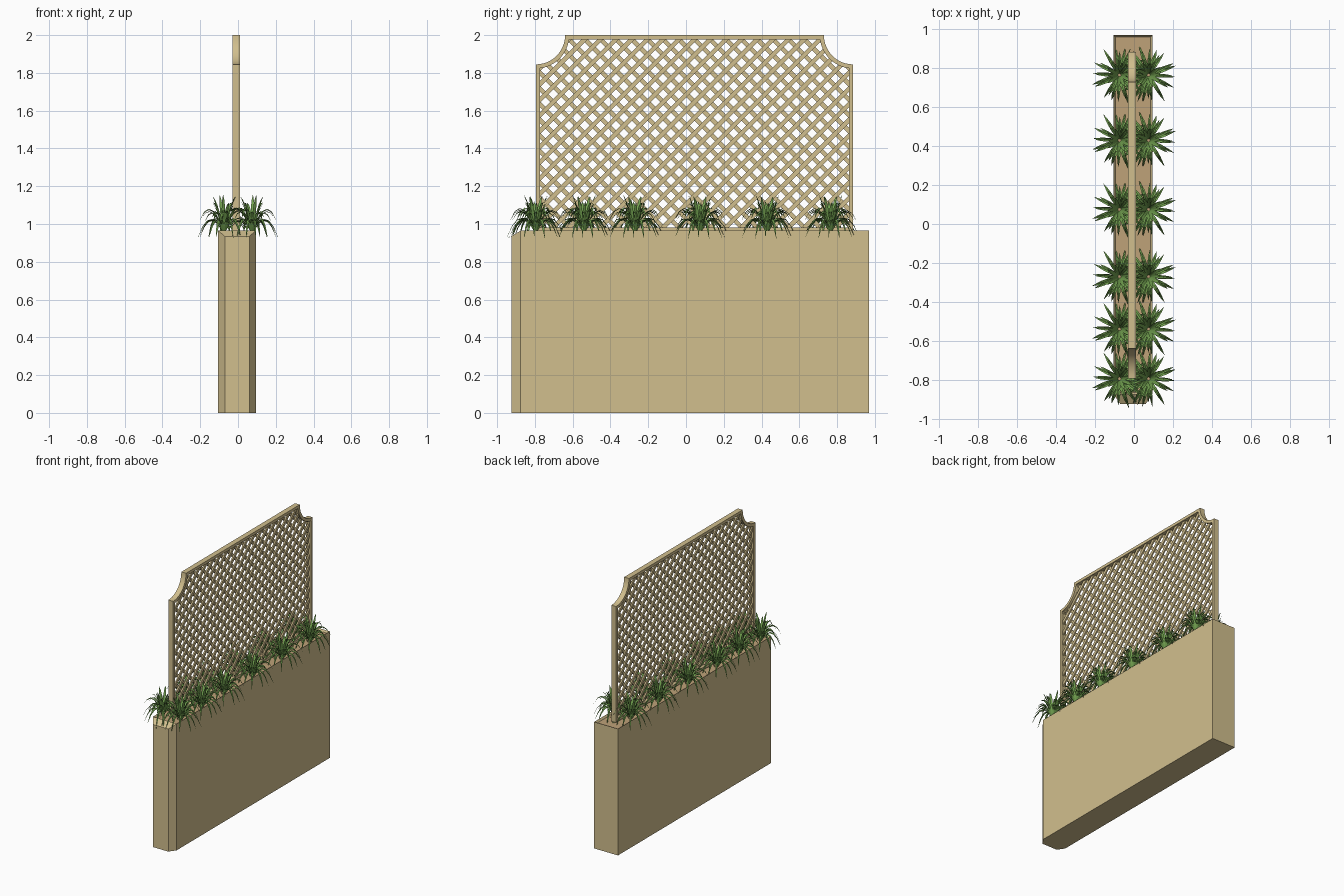
import bpy, bmesh, math, random
from mathutils import Vector

if "Cube" in bpy.data.objects:
    bpy.data.objects.remove(bpy.data.objects["Cube"])

random.seed(4)


def material(name, rgb):
    m = bpy.data.materials.new(name)
    m.diffuse_color = (*rgb, 1)
    m.use_nodes = True
    m.node_tree.nodes["Principled BSDF"].inputs["Base Color"].default_value = m.diffuse_color
    return m


WOOD = material("wood", (0.64, 0.52, 0.27))
SOIL = material("soil", (0.52, 0.36, 0.19))
LEAF = material("leaf", (0.17, 0.36, 0.08))


def add_object(name, bm, *mats, recalc=True):
    if recalc:
        bmesh.ops.recalc_face_normals(bm, faces=bm.faces[:])
    me = bpy.data.meshes.new(name)
    bm.to_mesh(me)
    bm.free()
    for m in mats:
        me.materials.append(m)
    ob = bpy.data.objects.new(name, me)
    bpy.context.collection.objects.link(ob)
    return ob


# Planter box: chamfered front end, sloped front lip, shallow soil bed
TOP = 0.965
bm = bmesh.new()
plan = [(-0.105, 0.97), (-0.105, -0.875), (-0.07, -0.925),
        (0.06, -0.925), (0.095, -0.875), (0.095, 0.97)]
heights = [TOP, TOP, 0.935, 0.935, TOP, TOP]
low = [bm.verts.new((x, y, 0)) for x, y in plan]
high = [bm.verts.new((x, y, h)) for (x, y), h in zip(plan, heights)]
for i in range(6):
    j = (i + 1) % 6
    bm.faces.new((low[i], low[j], high[j], high[i]))
bm.faces.new(low[::-1])
bm.faces.new(high[1:5])
bed = bm.faces.new((high[0], high[1], high[4], high[5]))
bmesh.ops.recalc_face_normals(bm, faces=bm.faces[:])
bmesh.ops.inset_region(bm, faces=[bed], thickness=0.014, depth=0)
for v in bed.verts:
    v.co.z -= 0.015
bed.material_index = 1
add_object("planter_box", bm, WOOD, SOIL)

# Trellis frame: ring with scooped upper corners
YM, HW, ZT, R, W, XM = 0.045, 0.84, 2.0, 0.155, 0.022, -0.01


def outline(w, seg=12):
    r = R + w
    a = math.asin(w / r)
    left = [(-HW + w, TOP - 0.005 + w)]
    for k in range(seg + 1):
        t = math.pi / 2 - a - (math.pi / 2 - 2 * a) * k / seg
        left.append((-HW + r * math.cos(t), ZT - r * math.sin(t)))
    return left + [(-y, z) for y, z in reversed(left)]


bm = bmesh.new()
loops = [[bm.verts.new((x, YM + y, z)) for y, z in outline(w)]
         for w, x in ((0, -0.03), (0, 0.01), (W, 0.01), (W, -0.03))]
n = len(loops[0])
for a in range(4):
    p, q = loops[a], loops[(a + 1) % 4]
    for i in range(n):
        j = (i + 1) % n
        bm.faces.new((p[i], p[j], q[j], q[i]))
frame = add_object("trellis_frame", bm, WOOD)
bpy.context.view_layer.objects.active = frame
frame.select_set(True)
bpy.ops.object.shade_smooth_by_angle(angle=math.radians(30))


# Lattice: two crossed layers of diagonal slats trimmed to the frame
def inside(y, z, e=0.012):
    return (abs(y) < HW - e and TOP + e < z < ZT - e
            and math.hypot(HW - abs(y), ZT - z) > R + e)


def slat(bm, p, q, x, width=0.023, thick=0.010):
    d = (q - p).normalized()
    s = Vector((0, -d.z, d.y)) * width / 2
    t = Vector((thick / 2, 0, 0))
    off = Vector((x, YM, 0))
    a, b = [[bm.verts.new(off + c + u) for u in (s + t, s - t, -s - t, -s + t)]
            for c in (p, q)]
    for i in range(4):
        j = (i + 1) % 4
        bm.faces.new((a[i], a[j], b[j], b[i]))
    bm.faces.new(a[::-1])
    bm.faces.new(b)


PITCH, STEP = 0.083, 0.003
bm = bmesh.new()
for sgn in (1, -1):
    for k in range(-25, 26):
        run = []
        for i in range(360):
            z = TOP + i * STEP
            y = k * PITCH + sgn * (z - 1.48)
            if inside(y, z):
                run.append(Vector((0, y, z)))
            if run and (not inside(y, z) or i == 359):
                if len(run) > 3:
                    slat(bm, run[0], run[-1], XM + sgn * 0.005)
                run = []
add_object("trellis_lattice", bm, WOOD)


# Grassy plants: folded arching blades in three rings
def blade(bm, ang, reach, rise, end, width):
    out = Vector((math.cos(ang), math.sin(ang), 0))
    side = Vector((-out.y, out.x, 0))
    profile = [0.5, 0.85, 1.0, 0.9, 0.6, 0.05]
    rows = []
    for k, f in enumerate(profile):
        t = k / 5
        z = 4 * rise * t * (1 - t) + end * t * t
        c = out * (0.008 + reach * t) + Vector((0, 0, z))
        w = width * f
        up = Vector((0, 0, w * 0.5))
        rows.append([bm.verts.new(v) for v in
                     (c - side * w + up, c, c + side * w + up)])
    for a, b in zip(rows, rows[1:]):
        for i in range(2):
            bm.faces.new((a[i], b[i], b[i + 1], a[i + 1]))


bm = bmesh.new()
rings = [(14, 0.15, 0.075, -0.035), (13, 0.13, 0.095, 0.07), (9, 0.06, 0.07, 0.185)]
for count, reach, rise, end in rings:
    for i in range(count):
        ang = 2 * math.pi * (i + random.uniform(-0.3, 0.3)) / count
        s = random.uniform(0.82, 1.08)
        blade(bm, ang, reach * s, rise * s, end * random.uniform(0.8, 1.05),
              random.uniform(0.008, 0.011))
first = add_object("plant", bm, LEAF, recalc=False)
mesh = first.data
bpy.data.objects.remove(first)
for y in (-0.795, -0.54, -0.27, 0.075, 0.43, 0.765):
    for side in (-1, 1):
        ob = bpy.data.objects.new("plant_left" if side < 0 else "plant_right", mesh)
        ob.location = (0.075 * side, y, TOP - 0.005)
        ob.rotation_euler.z = 0 if side > 0 else math.pi
        bpy.context.collection.objects.link(ob)
